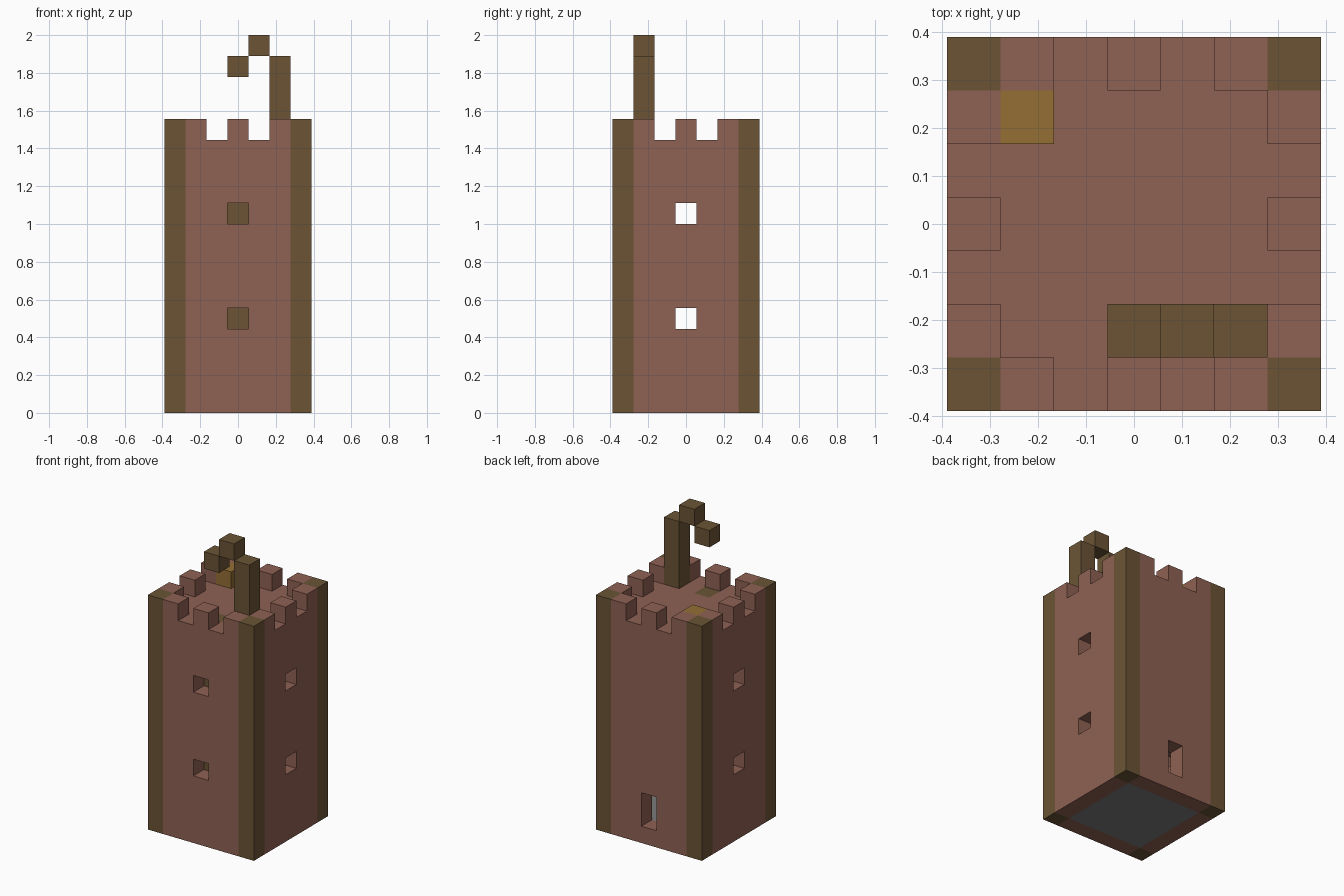
import bpy, bmesh
from math import radians
from mathutils import Matrix

U = 2 / 18  # one block

if "Cube" in bpy.data.objects:
    bpy.data.objects.remove(bpy.data.objects["Cube"])


def material(name, hex_code):
    rgb = [int(hex_code[i:i + 2], 16) / 255 for i in (0, 2, 4)]
    color = [((c + 0.055) / 1.055) ** 2.4 for c in rgb] + [1]
    mat = bpy.data.materials.new(name)
    mat.use_nodes = True
    mat.diffuse_color = color
    mat.node_tree.nodes["Principled BSDF"].inputs["Base Color"].default_value = color
    return mat


STONE = material("red_stone", "8F6153")
WOOD = material("dark_wood", "6B5435")
HATCH = material("golden_wood", "946E35")
GREY = material("grey_stone", "7C7C7C")


def add_object(name, bm, mat):
    mesh = bpy.data.meshes.new(name)
    bm.to_mesh(mesh)
    bm.free()
    mesh.materials.append(mat)
    obj = bpy.data.objects.new(name, mesh)
    bpy.context.collection.objects.link(obj)
    return obj


def box(name, mat, x, y, z, size=(1, 1, 1)):
    """Box in block units: centred on x and y, standing on z."""
    bm = bmesh.new()
    bmesh.ops.create_cube(bm, size=1)
    place = Matrix.Translation((x, y, z + size[2] / 2)) @ Matrix.Diagonal((*size, 1))
    bm.transform(Matrix.Scale(U, 4) @ place)
    return add_object(name, bm, mat)


def panel(name, mat, rows, skip, place):
    """Sheet of blocks, five wide, with openings left out and one block thick."""
    bm = bmesh.new()
    for i in range(-2, 3):
        for j in range(rows):
            if (i, j) not in skip:
                corners = ((i - .5, j), (i + .5, j), (i + .5, j + 1), (i - .5, j + 1))
                bm.faces.new([bm.verts.new((a, 0, b)) for a, b in corners])
    bmesh.ops.remove_doubles(bm, verts=bm.verts, dist=0.01)
    bm.transform(Matrix.Scale(U, 4) @ place)
    obj = add_object(name, bm, mat)
    solid = obj.modifiers.new("thickness", "SOLIDIFY")
    solid.thickness = U
    solid.offset = -1
    return obj


# Walls with battlements, windows and a back door
gaps = {(-1, 13), (1, 13)}
windows = {(0, 4), (0, 9)}
door = {(0, 1), (0, 2)}
for k, (side, holes) in enumerate([("front", windows), ("left", windows),
                                   ("back", door), ("right", windows)]):
    turn = Matrix.Rotation(radians(90 * k), 4, "Z")
    panel(side + "_wall", STONE, 14, gaps | holes,
          turn @ Matrix.Translation((0, -3.5, 0)))

# Corner timbers
for sx, x_name in ((1, "left"), (-1, "right")):
    for sy, y_name in ((-1, "front"), (1, "back")):
        box(f"{y_name}_{x_name}_corner_post", WOOD, 3 * sx, 3 * sy, 0, (1, 1, 14))

# Roof deck, open where the inner pole comes through, and ground floor
panel("roof_deck", STONE, 5, {(0, 0)},
      Matrix.Translation((0, -2.5, 13)) @ Matrix.Rotation(radians(-90), 4, "X"))
box("ground_floor", GREY, 0, 0, 0, (5, 5, 1))
box("inner_pole", WOOD, 0, -2, 1, (1, 1, 12))
box("roof_hatch", HATCH, -2, 2, 13)

# Hoist on the roof
box("hoist_post", WOOD, 2, -2, 13, (1, 1, 4))
box("hoist_arm", WOOD, 1, -2, 17)
box("hoist_hook", WOOD, 0, -2, 16)
